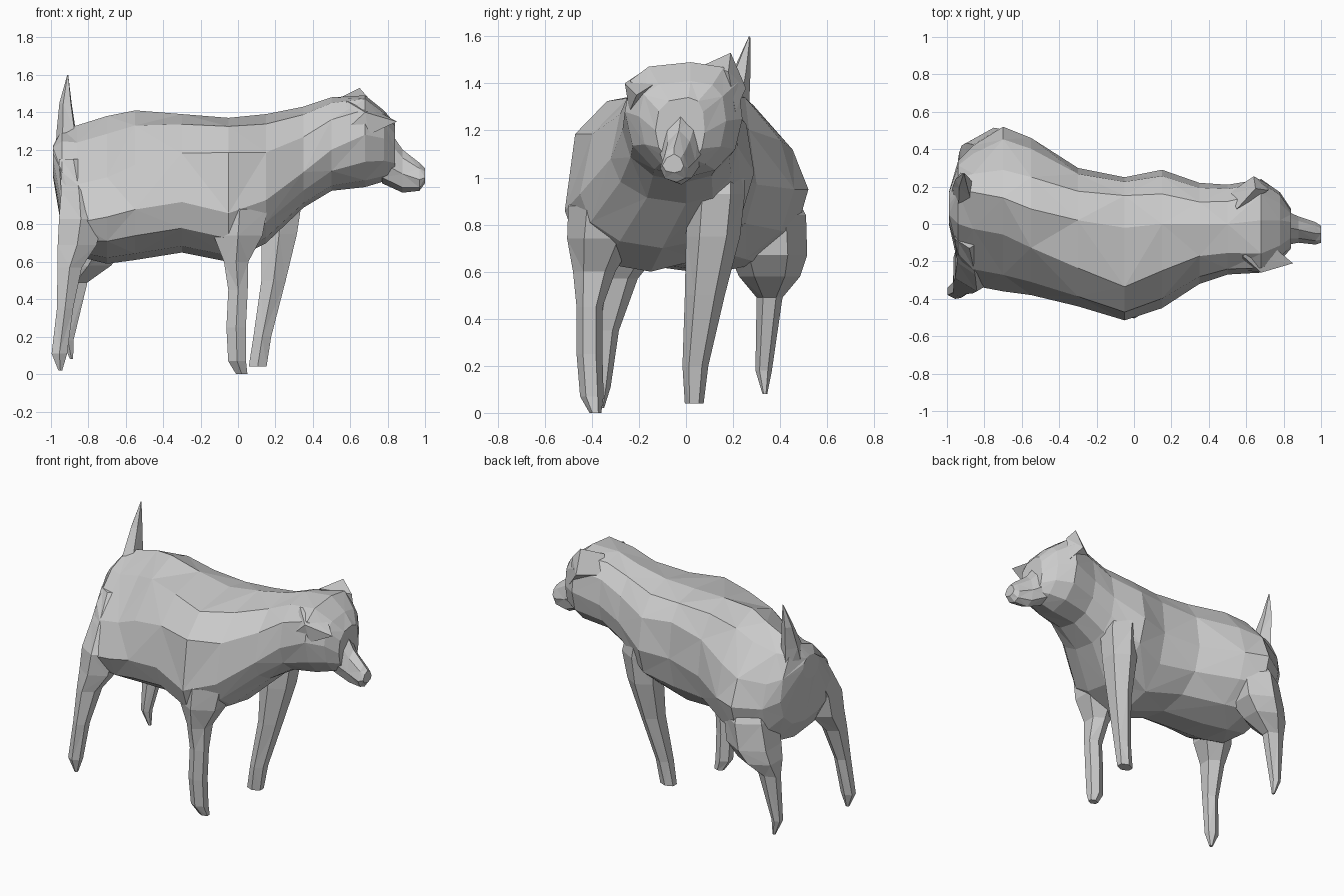
import bpy, bmesh
from math import sin, cos, pi


def finish(name, bm):
    bmesh.ops.recalc_face_normals(bm, faces=bm.faces)
    me = bpy.data.meshes.new(name)
    bm.to_mesh(me)
    bm.free()
    ob = bpy.data.objects.new(name, me)
    bpy.context.collection.objects.link(ob)
    return ob


def skin(name, rings):
    """Bridge equal-length rings with triangles and cap both ends."""
    bm = bmesh.new()
    rows = [[bm.verts.new(p) for p in r] for r in rings]
    n = len(rows[0])
    for k, (a, b) in enumerate(zip(rows, rows[1:])):
        for i in range(n):
            j = (i + 1) % n
            if (i + k) % 2:
                bm.faces.new((a[i], a[j], b[j]))
                bm.faces.new((a[i], b[j], b[i]))
            else:
                bm.faces.new((a[i], a[j], b[i]))
                bm.faces.new((a[j], b[j], b[i]))
    bm.faces.new(rows[0])
    bm.faces.new(rows[-1])
    return finish(name, bm)


def trunk_ring(x, yt, zt, yl, zl, yr, zr, yb, zb, fullness=0.85, n=12):
    """Lopsided section through its top, near, far and bottom points."""
    pts = []
    for i in range(n):
        a = 2 * pi * i / n
        s, c = sin(a), cos(a)
        p = fullness if c > 0 else 0.95
        ws, wc = abs(s) ** p, abs(c) ** p
        ys, zs = (yr, zr) if s >= 0 else (yl, zl)
        ye, ze = (yt, zt) if c >= 0 else (yb, zb)
        pts.append((x, ye + (ys - ye) * ws, zs + (ze - zs) * wc))
    return pts


def limb(name, stations, n=6):
    """Tapered limb through (x, y, z, rx, ry) stations."""
    return skin(name, [[(x + rx * cos(2 * pi * i / n + pi / 6),
                         y + ry * sin(2 * pi * i / n + pi / 6), z)
                        for i in range(n)] for x, y, z, rx, ry in stations])


def hull(name, pts):
    bm = bmesh.new()
    for p in pts:
        bm.verts.new(p)
    bmesh.ops.convex_hull(bm, input=bm.verts)
    return finish(name, bm)


# Body, neck and head: x, top(y,z), near(y,z), far(y,z), bottom(y,z), fullness
body = [
    (-0.99, 0.10, 1.22, 0.00, 1.15, 0.17, 1.15, 0.08, 1.06, 1.0),
    (-0.94, 0.17, 1.31, -0.22, 0.90, 0.34, 0.98, 0.08, 0.76, 1.2),
    (-0.86, 0.17, 1.33, -0.33, 0.81, 0.42, 0.94, 0.08, 0.63, 1.35),
    (-0.70, 0.14, 1.38, -0.36, 0.84, 0.52, 0.95, 0.10, 0.59, 1.35),
    (-0.55, 0.08, 1.41, -0.38, 0.88, 0.46, 0.95, 0.03, 0.61, 1.15),
    (-0.30, 0.02, 1.39, -0.44, 0.92, 0.30, 0.97, -0.06, 0.65, 0.85),
    (-0.05, -0.02, 1.37, -0.515, 0.86, 0.25, 1.00, -0.15, 0.60, 0.65),
    (0.15, 0.00, 1.39, -0.45, 0.93, 0.29, 1.02, -0.10, 0.70, 0.85),
    (0.35, 0.00, 1.43, -0.32, 1.08, 0.22, 1.13, 0.00, 0.89, 0.9),
    (0.50, 0.00, 1.48, -0.27, 1.20, 0.21, 1.20, 0.00, 0.98, 0.8),
    (0.68, 0.02, 1.49, -0.26, 1.28, 0.24, 1.25, 0.00, 1.00, 0.65),
    (0.78, 0.02, 1.41, -0.20, 1.26, 0.17, 1.24, -0.01, 1.03, 0.7),
    (0.84, 0.01, 1.34, -0.13, 1.20, 0.08, 1.19, -0.02, 1.06, 0.75),
]
skin("body_and_head", [trunk_ring(*s) for s in body])

# Snout
snout = [
    (0.77, -0.01, 1.36, -0.12, 1.13, 0.09, 1.13, -0.02, 1.02),
    (0.88, -0.03, 1.20, -0.10, 1.07, 0.04, 1.07, -0.02, 0.97),
    (0.97, -0.05, 1.13, -0.11, 1.04, 0.01, 1.04, -0.04, 0.98),
    (1.00, -0.05, 1.10, -0.10, 1.05, -0.01, 1.05, -0.05, 1.02),
]
skin("snout", [trunk_ring(*s, fullness=1.2, n=8) for s in snout])

# Ears
hull("near_ear", [(0.58, -0.17, 1.46), (0.55, -0.24, 1.28), (0.72, -0.10, 1.42),
                  (0.85, -0.21, 1.35), (0.68, -0.26, 1.40), (0.70, -0.24, 1.28)])
hull("far_ear", [(0.55, 0.08, 1.48), (0.50, 0.16, 1.38), (0.65, 0.19, 1.53),
                 (0.72, 0.18, 1.45), (0.64, 0.255, 1.38), (0.72, 0.21, 1.28)])

# Tail
limb("tail", [(-0.92, 0.14, 1.12, 0.06, 0.13), (-0.915, 0.19, 1.30, 0.055, 0.08),
              (-0.92, 0.235, 1.45, 0.035, 0.04), (-0.91, 0.27, 1.60, 0.003, 0.003)], 5)

# Legs, foot to shoulder or hip
limb("near_front_leg", [
    (0.02, -0.385, 0.00, 0.035, 0.025), (-0.005, -0.40, 0.07, 0.055, 0.05),
    (-0.01, -0.41, 0.25, 0.06, 0.055), (0.00, -0.41, 0.45, 0.06, 0.055),
    (-0.01, -0.39, 0.60, 0.075, 0.09), (0.00, -0.36, 0.74, 0.15, 0.145),
    (0.01, -0.34, 0.88, 0.17, 0.16), (0.02, -0.26, 1.02, 0.12, 0.12)])
limb("far_front_leg", [
    (0.105, 0.035, 0.04, 0.055, 0.04), (0.13, 0.04, 0.20, 0.055, 0.055),
    (0.19, 0.08, 0.50, 0.075, 0.085), (0.22, 0.115, 0.75, 0.11, 0.115),
    (0.23, 0.13, 0.93, 0.13, 0.12), (0.19, 0.14, 1.18, 0.10, 0.10)])
limb("near_rear_leg", [
    (-0.95, -0.36, 0.02, 0.012, 0.012), (-0.955, -0.36, 0.11, 0.048, 0.04),
    (-0.925, -0.34, 0.35, 0.05, 0.055), (-0.90, -0.29, 0.57, 0.075, 0.085),
    (-0.86, -0.24, 0.69, 0.12, 0.13), (-0.84, -0.22, 0.83, 0.135, 0.14),
    (-0.85, -0.14, 0.98, 0.11, 0.13), (-0.88, -0.03, 1.15, 0.09, 0.10)])
limb("far_rear_leg", [
    (-0.89, 0.335, 0.08, 0.01, 0.01), (-0.91, 0.33, 0.18, 0.035, 0.035),
    (-0.87, 0.355, 0.49, 0.075, 0.055), (-0.80, 0.355, 0.58, 0.14, 0.13),
    (-0.75, 0.35, 0.67, 0.17, 0.165), (-0.72, 0.34, 0.84, 0.16, 0.17),
    (-0.70, 0.30, 1.00, 0.10, 0.12)])
